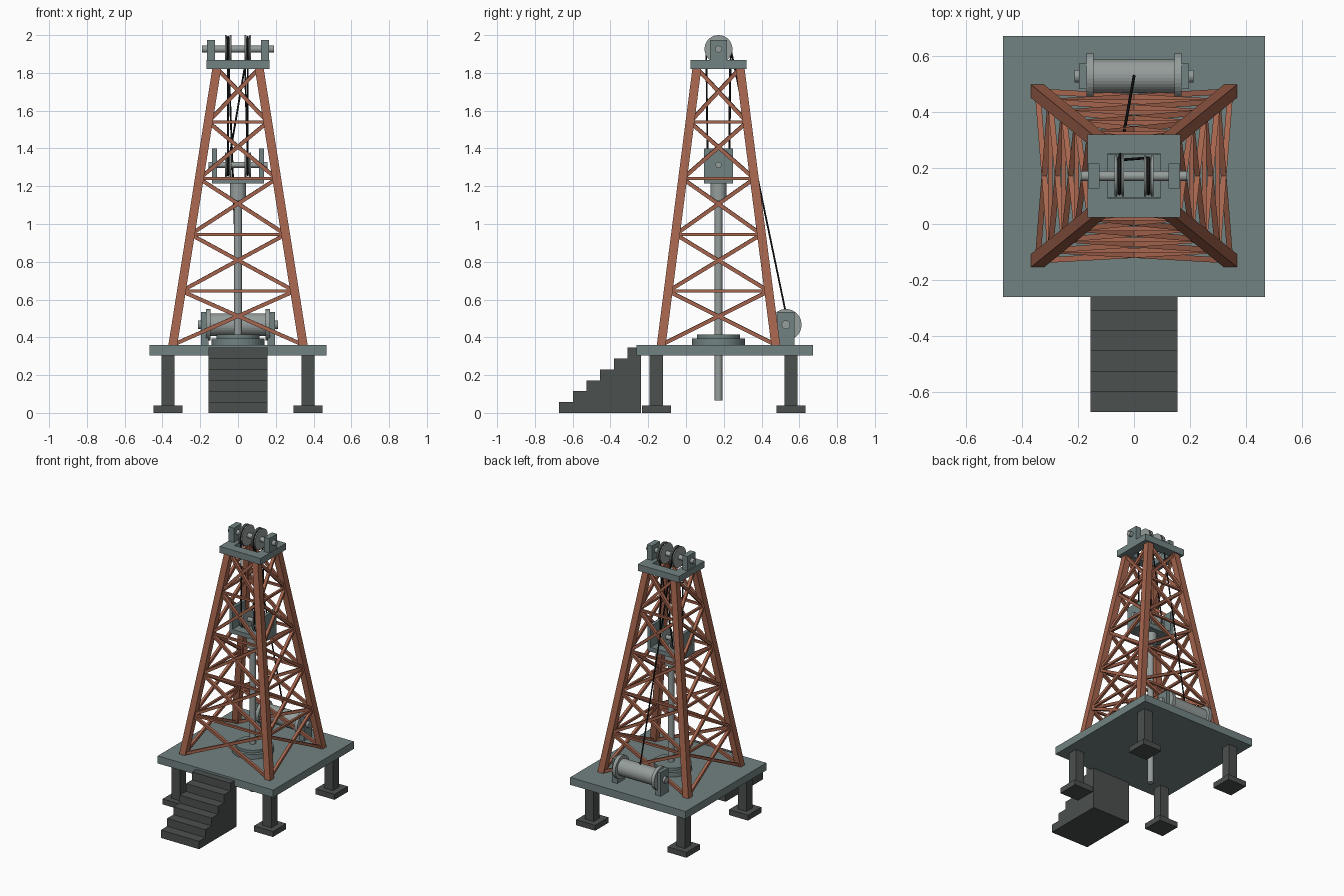
import bpy, bmesh, math
from mathutils import Vector, Matrix

if "Cube" in bpy.data.objects:
    bpy.data.objects.remove(bpy.data.objects["Cube"])

YC = 0.172          # tower centre line
FLOOR = 0.36        # top of the drill floor


def material(name, rgb):
    m = bpy.data.materials.new(name)
    m.diffuse_color = (*rgb, 1)
    m.use_nodes = True
    m.node_tree.nodes["Principled BSDF"].inputs["Base Color"].default_value = m.diffuse_color
    return m


RUST = material("rust_paint", (0.38, 0.13, 0.075))
DECK = material("deck_grey", (0.17, 0.225, 0.225))
DARK = material("dark_steel", (0.07, 0.08, 0.077))
METAL = material("bare_metal", (0.30, 0.34, 0.33))
ROPE = material("rope_black", (0.012, 0.012, 0.012))


def finish(name, bm, mat):
    bmesh.ops.recalc_face_normals(bm, faces=bm.faces)
    me = bpy.data.meshes.new(name)
    bm.to_mesh(me)
    bm.free()
    me.materials.append(mat)
    ob = bpy.data.objects.new(name, me)
    bpy.context.collection.objects.link(ob)
    return ob


def box(name, x, y, z, mat):
    """Box from (min, max) pairs."""
    bm = bmesh.new()
    bmesh.ops.create_cube(bm, size=1)
    for v in bm.verts:
        v.co = [r[0] + (c + 0.5) * (r[1] - r[0]) for c, r in zip(v.co, (x, y, z))]
    return finish(name, bm, mat)


def lathe(name, profile, centre, axis, mat, n=32):
    """Closed solid turned from (radius, position) points around x or z."""
    bm = bmesh.new()
    rings = []
    for r, h in profile:
        ring = []
        for i in range(n):
            a = 2 * math.pi * (i + 0.5) / n
            p = (r * math.cos(a), r * math.sin(a))
            co = (h, *p) if axis == 'x' else (*p, h)
            ring.append(bm.verts.new(Vector(co) + Vector(centre)))
        rings.append(ring)
    for a, b in zip(rings, rings[1:]):
        for i in range(n):
            bm.faces.new((a[i], a[(i + 1) % n], b[(i + 1) % n], b[i]))
    bm.faces.new(rings[0])
    bm.faces.new(rings[-1])
    return finish(name, bm, mat)


def cyl(name, r, lo, hi, centre, axis, mat, n=32):
    return lathe(name, [(r, lo), (r, hi)], centre, axis, mat, n)


def add_beam(bm, a, b, t):
    a, b = Vector(a), Vector(b)
    d = b - a
    m = Matrix.Translation((a + b) / 2) @ d.to_track_quat('Z', 'Y').to_matrix().to_4x4()
    bmesh.ops.create_cube(bm, size=1, matrix=m @ Matrix.Diagonal((t, t, d.length, 1)))


# drill floor, posts and feet
box("drill_floor", (-0.468, 0.468), (-0.261, 0.672), (0.305, FLOOR), DECK)
for sx, side in ((-1, "left"), (1, "right")):
    for y, end in ((-0.157, "front"), (0.556, "back")):
        x = sx * 0.37
        box(f"{end}_{side}_post", (x - .035, x + .035), (y - .035, y + .035), (0.04, 0.305), DARK)
        box(f"{end}_{side}_foot", (x - .077, x + .077), (y - .077, y + .077), (0, 0.04), DARK)

# solid stairs extruded from a stepped profile
pts = [(-0.672, 0)]
for i in range(6):
    y = -0.672 + i * 0.0725
    pts += [(y, (i + 1) * 0.0575), (y + 0.0725, (i + 1) * 0.0575)]
pts.append((-0.237, 0))
bm = bmesh.new()
f = bm.faces.new([bm.verts.new((-0.155, y, z)) for y, z in pts])
ext = bmesh.ops.extrude_face_region(bm, geom=[f])
bmesh.ops.translate(bm, vec=(0.31, 0, 0), verts=[g for g in ext["geom"] if isinstance(g, bmesh.types.BMVert)])
finish("stairs", bm, DARK)


# tapered tower legs
TOP = 1.82
def corner(sx, sy, z):
    t = (z - FLOOR) / (TOP - FLOOR)
    return Vector((sx * (0.345 + (0.113 - 0.345) * t), YC + sy * (0.303 + (0.115 - 0.303) * t), z))


for sx, side in ((-1, "left"), (1, "right")):
    for sy, end in ((-1, "front"), (1, "back")):
        bm = bmesh.new()
        bmesh.ops.create_cube(bm, size=1)
        for v in bm.verts:
            base = corner(sx, sy, TOP if v.co.z > 0 else FLOOR)
            v.co = base + Vector((v.co.x * 0.047, v.co.y * 0.047, 0))
        finish(f"{end}_{side}_tower_leg", bm, RUST)

# cross bracing and girts on the four tower sides
levels = [0.36, 0.645, 0.945, 1.24, 1.54, 1.825]
ring = [(-1, -1), (1, -1), (1, 1), (-1, 1)]
for k, side in enumerate(("front", "right", "back", "left")):
    p, q = ring[k], ring[(k + 1) % 4]
    bm = bmesh.new()
    for z0, z1 in zip(levels, levels[1:]):
        add_beam(bm, corner(*p, z0), corner(*q, z1), 0.02)
        add_beam(bm, corner(*q, z0), corner(*p, z1), 0.02)
        if z0 > FLOOR:
            add_beam(bm, corner(*p, z0), corner(*q, z0), 0.016)
    finish(f"{side}_bracing", bm, RUST)

# crown plate with an opening for the ropes
bm = bmesh.new()
outer = [bm.verts.new((x * 0.167, YC + y * 0.148, 1.82)) for x, y in ring]
inner = [bm.verts.new((x * 0.095, YC + y * 0.079, 1.82)) for x, y in ring]
faces = [bm.faces.new((outer[i], outer[(i + 1) % 4], inner[(i + 1) % 4], inner[i])) for i in range(4)]
ext = bmesh.ops.extrude_face_region(bm, geom=faces)
bmesh.ops.translate(bm, vec=(0, 0, 0.047), verts=[g for g in ext["geom"] if isinstance(g, bmesh.types.BMVert)])
finish("crown_plate", bm, DECK)


# grooved sheave wheels
def sheave(name, x, z, r):
    g = r - 0.014
    lathe(name, [(r, -.017), (r, -.009), (g, -.005), (g, .005), (r, .009), (r, .017)],
          (x, YC, z), 'x', METAL, 40)


CZ, CR, BZ, BR, SX = 1.926, 0.074, 1.313, 0.066, 0.052
for s, side in ((-1, "left"), (1, "right")):
    sheave(f"{side}_crown_sheave", s * SX, CZ, CR)
    sheave(f"{side}_block_sheave", s * SX, BZ, BR)
    xs = sorted((s * 0.123, s * 0.165))
    box(f"{side}_crown_bearing", xs, (YC - .045, YC + .045), (1.867, 1.973), DECK)
    xs = sorted((s * 0.112, s * 0.137))
    box(f"{side}_block_cheek", xs, (YC - .077, YC + .077), (1.214, 1.40), DECK)
cyl("crown_shaft", 0.018, -0.19, 0.19, (0, YC, CZ), 'x', METAL, 24)
cyl("block_shaft", 0.016, -0.157, 0.157, (0, YC, BZ), 'x', METAL, 24)

# travelling block base, swivel and drill pipe
box("block_base", (-0.133, 0.133), (YC - .077, YC + .077), (1.214, 1.246), DECK)
cyl("swivel", 0.043, 1.125, 1.214, (0, YC, 0), 'z', METAL)
cyl("drill_pipe", 0.021, 0.065, 1.13, (0, YC, 0), 'z', METAL, 24)

# stepped rotary table
lathe("rotary_table", [(.14, FLOOR), (.14, .395), (.115, .395), (.115, .414)], (0, YC, 0), 'z', DECK, 40)

# winch: drum, flanges, stands, shaft
WY, WZ = 0.529, 0.467
cyl("winch_drum", 0.06, -0.15, 0.15, (0, WY, WZ), 'x', METAL)
cyl("winch_shaft", 0.023, -0.213, 0.213, (0, WY, WZ), 'x', METAL, 24)
for s, side in ((-1, "left"), (1, "right")):
    lo, hi = sorted((s * 0.145, s * 0.17))
    cyl(f"{side}_winch_flange", 0.083, lo, hi, (0, WY, WZ), 'x', METAL)
    box(f"{side}_winch_stand", sorted((s * 0.155, s * 0.196)), (WY - .045, WY + .045), (FLOOR, 0.535), DECK)


# one rope reeved from the drum over all the sheaves
def wrap(x, z, r, over):
    """Half turn: over runs back to front, under runs front to back."""
    a = [math.pi * i / 12 for i in range(13)]
    if over:
        return [(x, YC + r * math.cos(t), z + r * math.sin(t)) for t in a]
    return [(x, YC - r * math.cos(t), z - r * math.sin(t)) for t in a]


path = [(0, WY, WZ + 0.06)]
for x in (-SX, SX):
    path += wrap(x, CZ, CR - 0.009, True) + wrap(x, BZ, BR - 0.009, False)
path.append((SX - 0.015, YC + 0.06, 1.84))
cu = bpy.data.curves.new("hoist_rope", 'CURVE')
cu.dimensions = '3D'
cu.bevel_depth = 0.005
cu.bevel_resolution = 1
cu.use_fill_caps = True
sp = cu.splines.new('POLY')
sp.points.add(len(path) - 1)
for pt, co in zip(sp.points, path):
    pt.co = (*co, 1)
cu.materials.append(ROPE)
bpy.context.collection.objects.link(bpy.data.objects.new("hoist_rope", cu))
